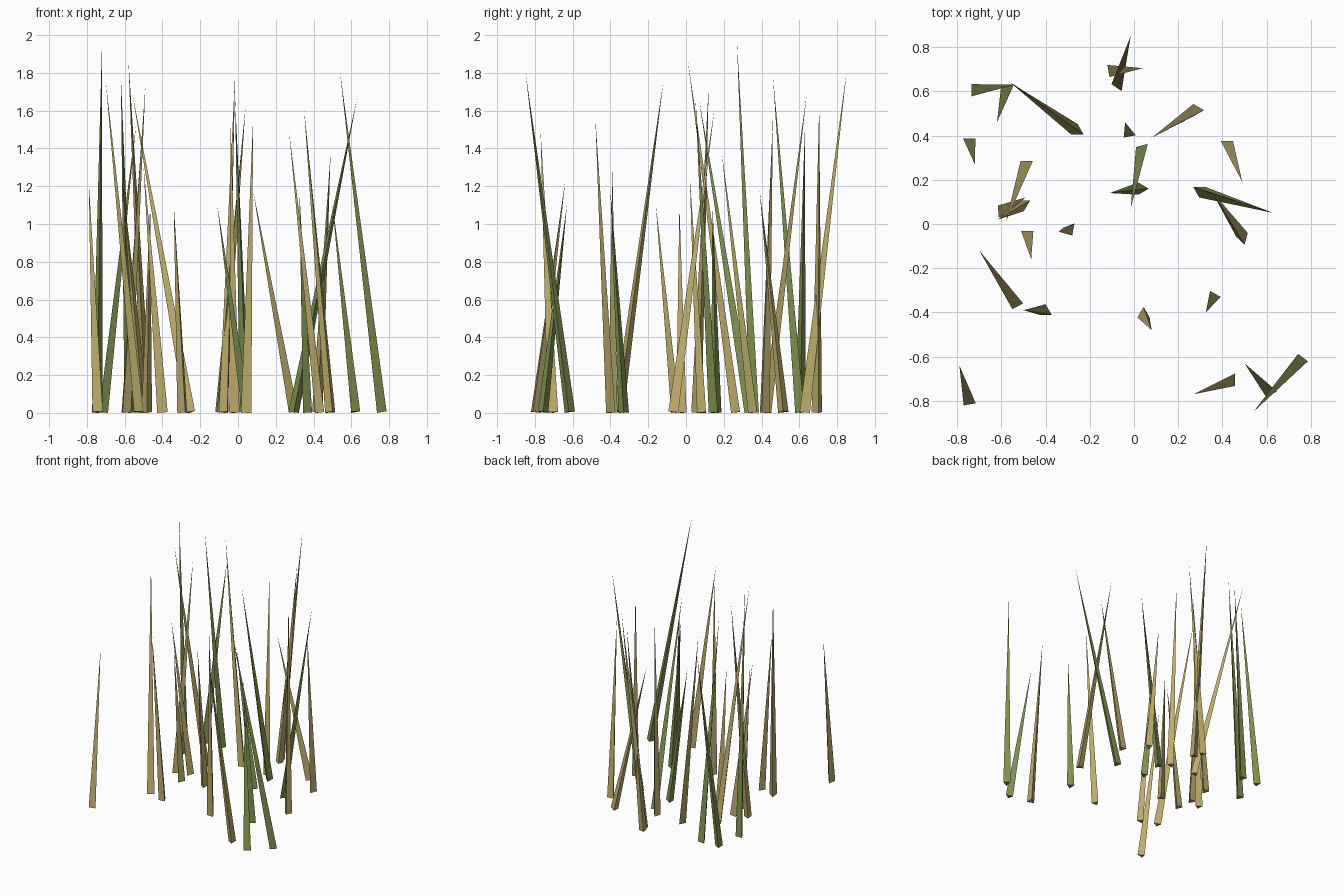
import bpy
import bmesh
from math import radians
from mathutils import Matrix, Vector

BLADE_RADIUS = 0.032

# Remove the default object
default_cube = bpy.data.objects.get("Cube")
if default_cube:
    bpy.data.objects.remove(default_cube, do_unlink=True)


def make_material(name, colour):
    material = bpy.data.materials.new(name)
    material.use_nodes = True
    material.diffuse_color = colour
    shader = material.node_tree.nodes["Principled BSDF"]
    shader.inputs["Base Color"].default_value = colour
    return material


def add_blade(name, material, base_x, base_y, tip_x, tip_y, height, spin):
    """Three-sided spike leaning from its base to its tip, resting on the ground."""
    base = Vector((base_x, base_y, 0))
    axis = Vector((tip_x, tip_y, height)) - base
    lean = Vector((0, 0, 1)).rotation_difference(axis).to_matrix().to_4x4()

    mesh = bmesh.new()
    bmesh.ops.create_cone(mesh, cap_ends=True, segments=3, radius1=BLADE_RADIUS,
                          radius2=0, depth=axis.length)
    bmesh.ops.remove_doubles(mesh, verts=mesh.verts, dist=0.0001)
    bmesh.ops.translate(mesh, verts=mesh.verts, vec=(0, 0, axis.length / 2))

    # Turn one base corner to the spin angle, measured from +x
    corner = min(mesh.verts, key=lambda v: v.co.z).co
    start = Vector((1, 0)).angle_signed(corner.xy)
    turn = Matrix.Rotation(radians(spin) + start, 4, "Z")
    bmesh.ops.transform(mesh, verts=mesh.verts,
                        matrix=Matrix.Translation(base) @ lean @ turn)

    # Settle the lowest corner on the ground
    lowest = min(v.co.z for v in mesh.verts)
    bmesh.ops.translate(mesh, verts=mesh.verts, vec=(0, 0, -lowest))
    bmesh.ops.recalc_face_normals(mesh, faces=mesh.faces)

    data = bpy.data.meshes.new(name)
    mesh.to_mesh(data)
    mesh.free()
    data.materials.append(material)
    blade = bpy.data.objects.new(name, data)
    bpy.context.collection.objects.link(blade)


# Each blade: base x, base y, tip x, tip y, tip height, spin in degrees
green_blades = [
    (-.72, .605, -.54, .63, 1.52, 0),
    (-.573, .61, -.62, .46, 1.78, 270),
    (-.745, .37, -.72, .27, 1.96, 270),
    (.36, -.33, .325, -.40, 1.17, 0),
    (.755, -.617, .54, -.85, 1.8, 233),
    (.615, -.757, .5, -.63, 1.1, 120),
    (.295, .152, .63, .05, 1.66, 270),
    (.04, .34, -.015, .07, 1.65, 285),
    (.035, .16, -.11, .14, 1.1, 0),
]
straw_blades = [
    (-.255, .42, -.56, .64, 1.69, 90),
    (-.485, .27, -.58, .01, 1.86, 270),
    (-.598, .057, -.49, .12, 1.73, 5),
    (-.498, .09, -.615, .02, 1.25, 30),
    (-.483, -.047, -.465, -.16, 1.1, 270),
    (-.29, -.022, -.34, -.035, 1.1, 50),
    (-.533, -.358, -.7, -.12, 1.75, 117),
    (-.4, -.395, -.5, -.39, 1.3, 90),
    (-.746, -.8, -.79, -.64, 1.22, 100),
    (.043, -.407, .08, -.48, 1.56, 90),
    (.44, -.705, .27, -.77, 1.49, 180),
    (.42, .36, .49, .19, 1.37, 270),
    (.285, .515, .08, .39, 1.17, 240),
    (.492, -.063, .35, .15, 1.6, 165),
    (-.022, .412, -.04, .46, 1.56, 100),
    (-.07, .63, -.015, .85, 1.8, 55),
    (-.1, .695, .04, .705, 1.62, 10),
]

green = make_material("grass green", (0.223, 0.296, 0.08, 1))
straw = make_material("dry straw", (0.515, 0.413, 0.15, 1))

# Green and dry blades of the grass patch
for label, material, blades in (("green_blade", green, green_blades),
                                ("straw_blade", straw, straw_blades)):
    for number, placement in enumerate(blades, start=1):
        add_blade(f"{label}_{number}", material, *placement)
